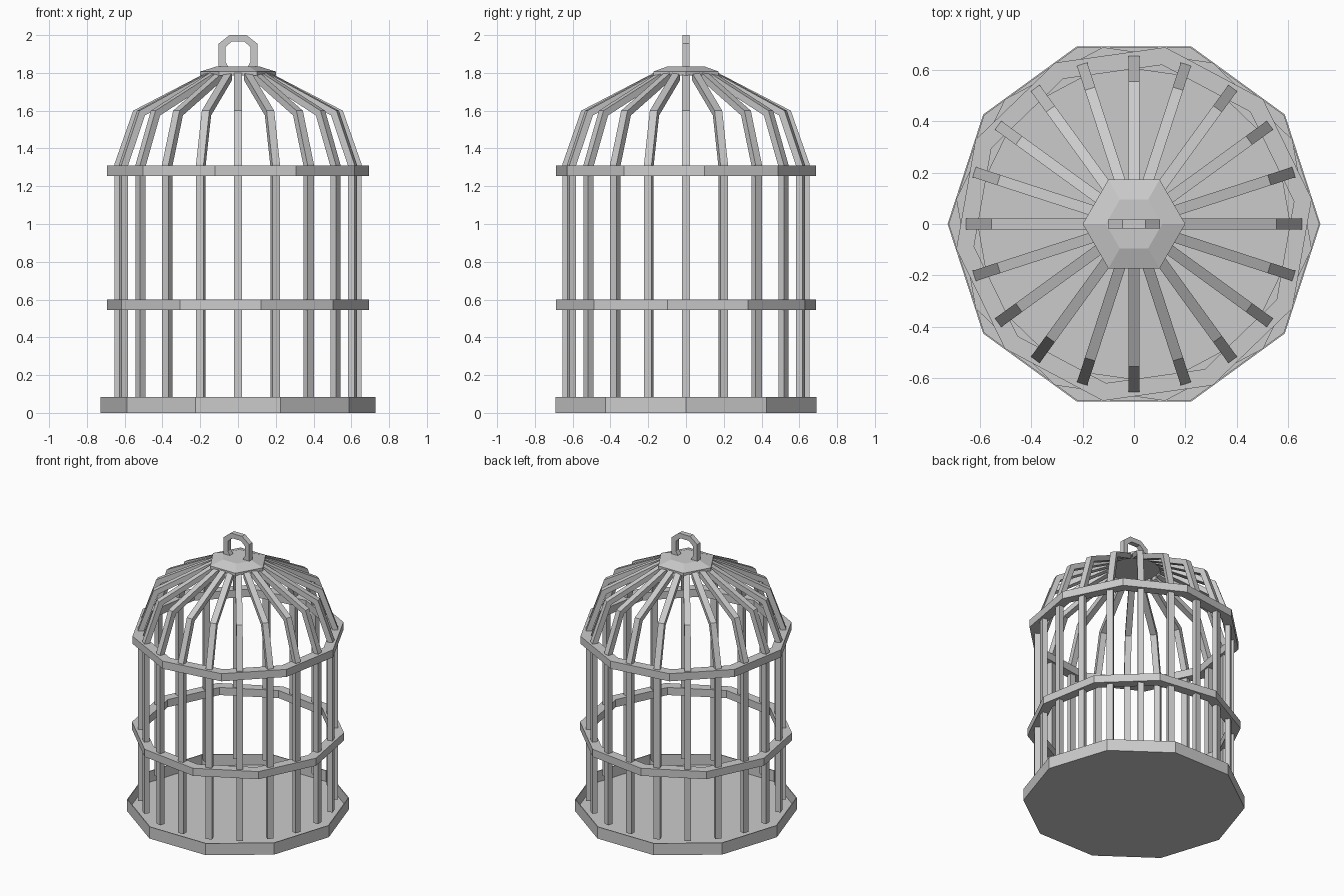
import bpy, bmesh, math
from mathutils import Matrix, Vector

cube = bpy.data.objects.get("Cube")
if cube:
    bpy.data.objects.remove(cube, do_unlink=True)

metal = bpy.data.materials.new("grey_metal")
metal.use_nodes = True
GREY = (0.6, 0.6, 0.6, 1)
metal.diffuse_color = GREY
metal.node_tree.nodes["Principled BSDF"].inputs["Base Color"].default_value = GREY


def finish(name, bm):
    bmesh.ops.recalc_face_normals(bm, faces=bm.faces)
    mesh = bpy.data.meshes.new(name)
    bm.to_mesh(mesh)
    bm.free()
    mesh.materials.append(metal)
    obj = bpy.data.objects.new(name, mesh)
    bpy.context.collection.objects.link(obj)
    return obj


def lathe(name, profile, sides, turn=0, closed=False):
    """Revolve (radius, z) points into a faceted solid; open profiles get end caps."""
    bm = bmesh.new()
    loops = []
    for r, z in profile:
        angles = [math.radians(turn) + math.tau * i / sides for i in range(sides)]
        loops.append([bm.verts.new((r * math.cos(a), r * math.sin(a), z)) for a in angles])
    pairs = list(zip(loops, loops[1:]))
    if closed:
        pairs.append((loops[-1], loops[0]))
    else:
        bm.faces.new(loops[0])
        bm.faces.new(loops[-1])
    for low, high in pairs:
        for i in range(sides):
            j = (i + 1) % sides
            bm.faces.new((low[i], low[j], high[j], high[i]))
    return finish(name, bm)


def strip(bm, outer, inner, width, turn=0):
    """Add a bar between two (x, z) outlines, centred on y = 0, turned about z."""
    rot = Matrix.Rotation(turn, 3, 'Z')
    rows = []
    for (ox, oz), (ix, iz) in zip(outer, inner):
        corners = [(ox, -width / 2, oz), (ox, width / 2, oz),
                   (ix, width / 2, iz), (ix, -width / 2, iz)]
        rows.append([bm.verts.new(rot @ Vector(c)) for c in corners])
    for a, b in zip(rows, rows[1:]):
        for i in range(4):
            j = (i + 1) % 4
            bm.faces.new((a[i], a[j], b[j], b[i]))
    bm.faces.new(rows[0])
    bm.faces.new(rows[-1])


# Shallow open tray with thin walls
lathe("base_tray", [(0.727, 0), (0.727, 0.085), (0.721, 0.085), (0.721, 0.006)], 10)

# Two hoops around the bars
for name, bottom, turn in (("lower_hoop", 0.545, -8), ("upper_hoop", 1.255, 8)):
    top = bottom + 0.055
    lathe(name, [(0.7, bottom), (0.7, top), (0.63, top), (0.63, bottom)], 10, turn, True)

# Upright bars bending inward to form the dome
bars = bmesh.new()
BAR_COUNT = 20
for i in range(BAR_COUNT):
    strip(bars,
          [(0.655, 0.083), (0.655, 1.315), (0.555, 1.6), (0.17, 1.8)],
          [(0.62, 0.083), (0.62, 1.305), (0.525, 1.575), (0.17, 1.76)],
          0.042, math.tau * i / BAR_COUNT)
finish("cage_bars", bars)

# Six-sided cap
lathe("top_cap", [(0.2, 1.785), (0.2, 1.807), (0.11, 1.835)], 6)

# Hanging loop, mirrored from one half
outer = [(0.102, 1.815), (0.102, 1.955), (0.045, 2.0)]
inner = [(0.05, 1.83), (0.067, 1.86), (0.035, 1.965)]
inner[1] = (0.067, 1.935)
outer.insert(1, (0.102, 1.86))
inner.insert(1, (0.067, 1.86))


def mirrored(points):
    return points + [(-x, z) for x, z in reversed(points)]


loop = bmesh.new()
strip(loop, mirrored(outer), mirrored(inner), 0.036)
finish("hanging_loop", loop)
